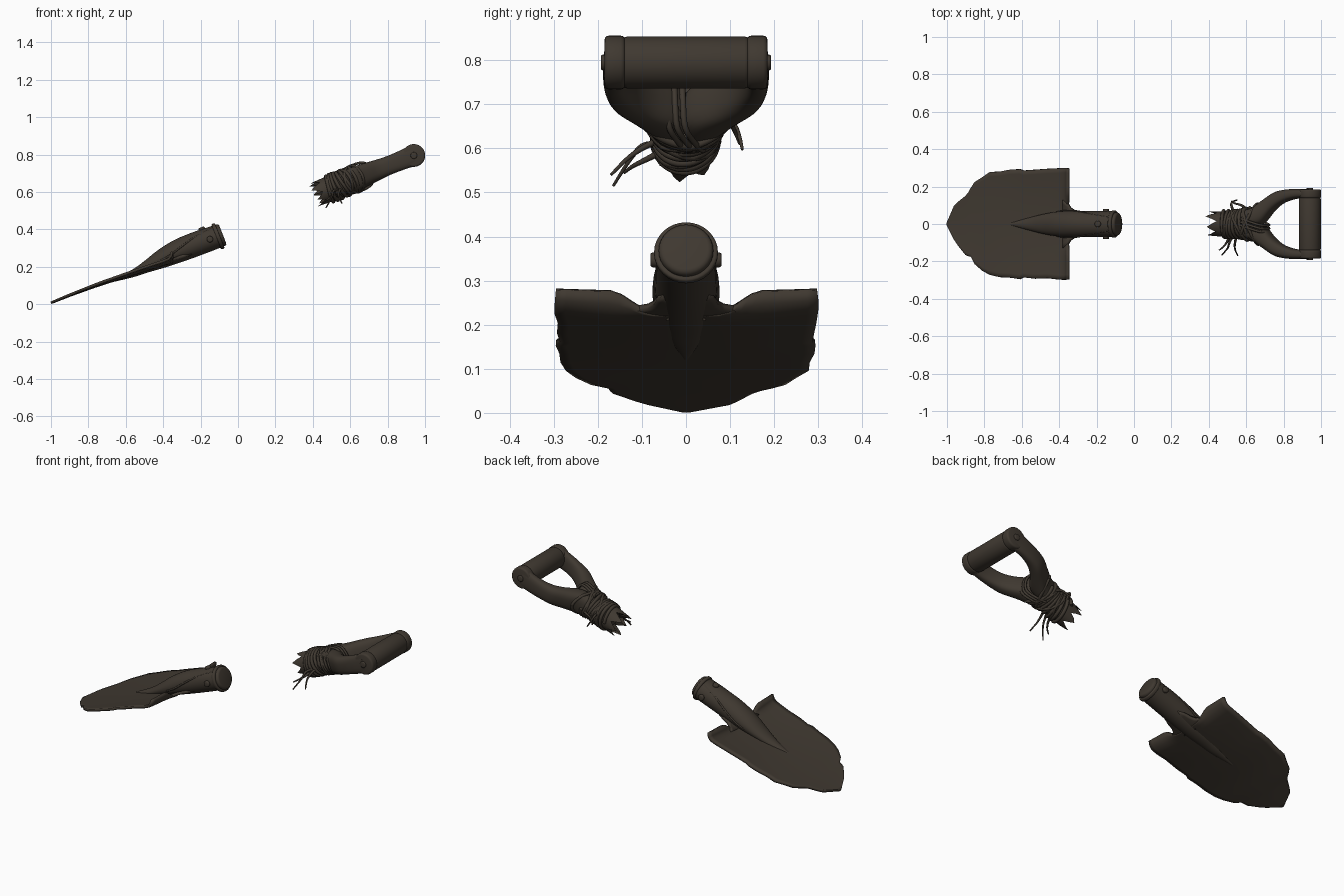
import bpy, bmesh, math, random
from mathutils import Vector

if "Cube" in bpy.data.objects:
    bpy.data.objects.remove(bpy.data.objects["Cube"])

random.seed(4)
mat = bpy.data.materials.new("weathered dark brown")
mat.diffuse_color = (0.05, 0.04, 0.03, 1)
mat.use_nodes = True
mat.node_tree.nodes["Principled BSDF"].inputs["Base Color"].default_value = mat.diffuse_color

TILT = math.radians(21.6)
A = Vector((math.cos(TILT), 0, math.sin(TILT)))      # along the shaft
N = Vector((-math.sin(TILT), 0, math.cos(TILT)))     # across the shaft, upward
Y = Vector((0, 1, 0))
HANDLE = Vector((0.41, 0, 0.585))                    # broken end of handle


def local(u, v, w=0.0):
    return HANDLE + A * u + Y * v + N * w


def finish(name, bm, angle=40):
    bmesh.ops.recalc_face_normals(bm, faces=bm.faces)
    me = bpy.data.meshes.new(name)
    bm.to_mesh(me)
    bm.free()
    ob = bpy.data.objects.new(name, me)
    bpy.context.collection.objects.link(ob)
    me.materials.append(mat)
    bpy.ops.object.select_all(action='DESELECT')
    ob.select_set(True)
    bpy.context.view_layer.objects.active = ob
    bpy.ops.object.shade_smooth_by_angle(angle=math.radians(angle))
    return ob


def smooth(rows, n=5):
    """Catmull-Rom through tuples of numbers."""
    out = []
    for i in range(len(rows) - 1):
        p0, p1, p2, p3 = (rows[max(i - 1, 0)], rows[i], rows[i + 1],
                          rows[min(i + 2, len(rows) - 1)])
        for k in range(n):
            t = k / n
            out.append(tuple(0.5 * (2 * b + (c - a) * t + (2 * a - 5 * b + 4 * c - d) * t * t
                                    + (3 * b - a - 3 * c + d) * t ** 3)
                             for a, b, c, d in zip(p0, p1, p2, p3)))
    return out + [rows[-1]]


def skin(bm, rings):
    for r, s in zip(rings, rings[1:]):
        for i in range(len(r)):
            j = (i + 1) % len(r)
            bm.faces.new((r[i], r[j], s[j], s[i]))


def loft(name, secs, n=24, power=1.0):
    """Sections: (centre x, y, z, half width, half height), tilted with the shaft."""
    bm = bmesh.new()
    rings = []
    for x, y, z, hv, hw in smooth(secs):
        ring = []
        for i in range(n):
            t = 2 * math.pi * i / n
            c, s = math.cos(t), math.sin(t)
            c = math.copysign(abs(c) ** power, c)
            s = math.copysign(abs(s) ** power, s)
            ring.append(bm.verts.new(Vector((x, y, z)) + Y * hv * c + N * hw * s))
        rings.append(ring)
    skin(bm, rings)
    bm.faces.new(rings[0])
    bm.faces.new(rings[-1])
    return finish(name, bm)


def disc(name, centre, axis, r, depth, bevel=0.008, n=32):
    bm = bmesh.new()
    bmesh.ops.create_cone(bm, cap_ends=True, segments=n, radius1=r, radius2=r, depth=depth)
    rims = [e for e in bm.edges if abs(e.verts[0].co.z - e.verts[1].co.z) < 1e-5]
    bmesh.ops.bevel(bm, geom=rims, offset=bevel, segments=3, affect='EDGES', profile=0.5)
    q = Vector((0, 0, 1)).rotation_difference(axis)
    for v in bm.verts:
        v.co = q @ v.co + Vector(centre)
    return finish(name, bm)


def cord(name, pts, r, taper=1.0):
    cu = bpy.data.curves.new(name, 'CURVE')
    cu.dimensions = '3D'
    cu.bevel_depth = r
    cu.bevel_resolution = 2
    cu.use_fill_caps = True
    pts = smooth([tuple(p) for p in pts], 4)
    sp = cu.splines.new('POLY')
    sp.points.add(len(pts) - 1)
    for i, (p, q) in enumerate(zip(sp.points, pts)):
        p.co = (*q, 1)
        p.radius = 1 + (taper - 1) * i / len(pts)
    sp.use_smooth = True
    cu.materials.append(mat)
    ob = bpy.data.objects.new(name, cu)
    bpy.context.collection.objects.link(ob)
    return ob


def sheet(name, rows, height, thick, cols=24):
    """Plate from (x, half width -y, half width +y, extra) rows, thickened."""
    bm = bmesh.new()
    grid = []
    for row in rows:
        line = []
        for j in range(cols + 1):
            s = 2 * j / cols - 1
            y = s * (row[2] if s > 0 else row[1])
            line.append(bm.verts.new((row[0], y, height(row, y, s))))
        grid.append(line)
    for a, b in zip(grid, grid[1:]):
        for j in range(cols):
            bm.faces.new((a[j], a[j + 1], b[j + 1], b[j]))
    ob = finish(name, bm)
    m = ob.modifiers.new("thickness", 'SOLIDIFY')
    m.thickness = thick
    m.offset = 0
    return ob


# ---- blade: worn pointed outline, dished, with a turned-up foot rest ----
def centre_z(x):
    pts = [(-1, 0.007), (-0.9, 0.046), (-0.75, 0.1), (-0.5, 0.178), (-0.35, 0.226), (-0.1, 0.315)]
    for (a, p), (b, q) in zip(pts, pts[1:]):
        if x <= b:
            return p + (q - p) * (x - a) / (b - a)
    return pts[-1][1]


def blade_z(row, y, s):
    x = row[0]
    lift = 0.02 * s * s * min(1, (x + 1) / 0.5)
    rim = row[3] * min(1, max(0, (abs(y) - 0.09) / 0.07))
    return centre_z(x) + lift + rim * (1 - 0.3 * s * s)


blade_rows = [(-1, .006, .006, 0), (-.985, .035, .04, 0), (-.96, .085, .098, 0), (-.94, .115, .118, 0),
              (-.9, .165, .15, 0), (-.885, .172, .168, 0), (-.87, .176, .195, 0), (-.85, .215, .225, 0),
              (-.81, .25, .25, 0), (-.77, .272, .278, 0), (-.72, .284, .28, 0), (-.66, .287, .291, 0),
              (-.61, .295, .293, 0), (-.59, .285, .286, 0), (-.53, .292, .29, 0), (-.46, .29, .295, 0),
              (-.4, .297, .298, 0), (-.37, .298, .3, .004), (-.358, .297, .3, .022), (-.352, .295, .297, .05)]
sheet("blade", blade_rows, blade_z, 0.014)

# neck web with curved shoulders between blade and socket
neck = [(-.38, .13, .13, 0), (-.352, .108, .108, 0), (-.34, .087, .087, 0), (-.32, .074, .074, 0),
        (-.29, .066, .066, 0), (-.25, .05, .05, 0)]
sheet("neck_web", neck, lambda r, y, s: centre_z(r[0]) + 0.012 * s * s, 0.016, 12)

# ---- socket, its seams, broken wood inside, rivets ----
loft("socket", [(-.66, 0, .128, .008, .008), (-.56, 0, .165, .034, .02), (-.49, 0, .2, .052, .032),
                (-.41, 0, .242, .066, .05), (-.32, 0, .284, .07, .062), (-.22, 0, .323, .069, .065),
                (-.105, 0, .364, .07, .062)], 32)
disc("socket_rim", Vector((-.107, 0, .363)), A, .0725, .02, .006)
disc("broken_shaft_stub", Vector((-.105, 0, .364)), A, .062, .05, .012)
for side in (-1, 1):
    cord("socket_seam", [(-.47, side * .045, .21), (-.38, side * .069, .25), (-.3, side * .068, .31),
                         (-.22, side * .05, .365), (-.13, side * .035, .408)], .005)
    disc("socket_rivet", (-.15, side * .07, .347), Y, .017, .022, .006, 16)
disc("top_rivet", Vector((-.17, 0, .343)) + N * .063, N, .017, .02, .006, 16)

# ---- handle shaft with splintered end ----
bm = bmesh.new()
n = 28
rings = []
for u, r in ((.05, .0), (.06, .045), (None, .066), (.08, .068), (.16, .066), (.26, .06)):
    if r == 0:
        hub = bm.verts.new(local(u, 0))
        continue
    ring = []
    for i in range(n):
        t = 2 * math.pi * i / n
        if u is None:
            uu = (.0, .03, .052, .025)[i % 4] + random.uniform(-.012, .008)
        else:
            uu = u
        ring.append(bm.verts.new(local(uu, r * math.cos(t), r * math.sin(t))))
    rings.append(ring)
skin(bm, rings)
for i in range(n):
    bm.faces.new((hub, rings[0][i], rings[0][(i + 1) % n]))
bm.faces.new(rings[-1])
finish("splintered_shaft", bm, 30)

# ---- forked arms: (u, inner y, outer y, half height) ----
arm = [(.16, -.03, .066, .062), (.24, -.012, .086, .064), (.30, .0, .126, .06), (.365, .072, .167, .054),
       (.42, .112, .182, .05), (.49, .134, .188, .051), (.57, .138, .187, .056)]
for side, tag in ((-1, "right"), (1, "left")):
    loft("fork_arm_" + tag, [(*local(u, side * (a + b) / 2), (b - a) / 2, h) for u, a, b, h in arm],
         28, 0.75)
    disc("grip_end_" + tag, local(.57, side * .1615), Y, .061, .047, .01)
    disc("grip_pin_" + tag, local(.57, side * .186), Y, .018, .014, .005, 16)
disc("grip", local(.57, 0), Y, .059, .29, .012, 40)

# ---- rope binding ----
coil = []
turns, steps = 8, 14
for k in range(turns * steps + 1):
    f = k / (turns * steps)
    t = 2 * math.pi * turns * f
    u = .075 + .16 * f + .012 * math.sin(t + 5 * f)
    rv = .071 + .016 * max(0, f - .5) * 2
    coil.append(local(u, rv * math.cos(t), (.07 + .003 * math.sin(7 * f)) * math.sin(t)))
cord("rope_coil", coil, .0095)

# slanted loops crossing over the root of the fork
for base, slant, r in ((.12, .035, .008), (.17, -.04, .008), (.225, .045, .0085), (.235, -.04, .0085)):
    loop = []
    for k in range(25):
        t = 2 * math.pi * k / 24
        u = base + slant * math.cos(t)
        wide = .074 + max(0, u - .17) * .33
        loop.append(local(u, wide * math.cos(t), .072 * math.sin(t)))
    cord("rope_cross_loop", loop, r)

# strands through the crotch of the fork
for d in (-.018, 0, .018):
    cord("crotch_strand", [local(.2, .01 + d, .07), local(.27, -.012 + d, .072), local(.315, -.025 + d, .055),
                           local(.33, -.025 + d, 0), local(.31, -.02 + d, -.055),
                           local(.26, 0 + d, -.071), local(.2, .02 + d, -.068)], .007)

# loose rope ends
ends = [[(.53, -.06, .61), (.51, -.1, .605), (.5, -.13, .57), (.47, -.165, .515)],
        [(.55, -.06, .62), (.54, -.1, .6), (.54, -.135, .575), (.555, -.17, .54)],
        [(.51, -.06, .59), (.5, -.09, .575), (.48, -.12, .56), (.455, -.14, .545)],
        [(.53, .07, .65), (.52, .105, .655), (.53, .12, .63), (.55, .128, .597)],
        [(.6, .08, .65), (.575, .1, .655), (.54, .11, .64), (.52, .122, .61)]]
for pts in ends:
    cord("loose_rope_end", pts, .008, 0.35)
